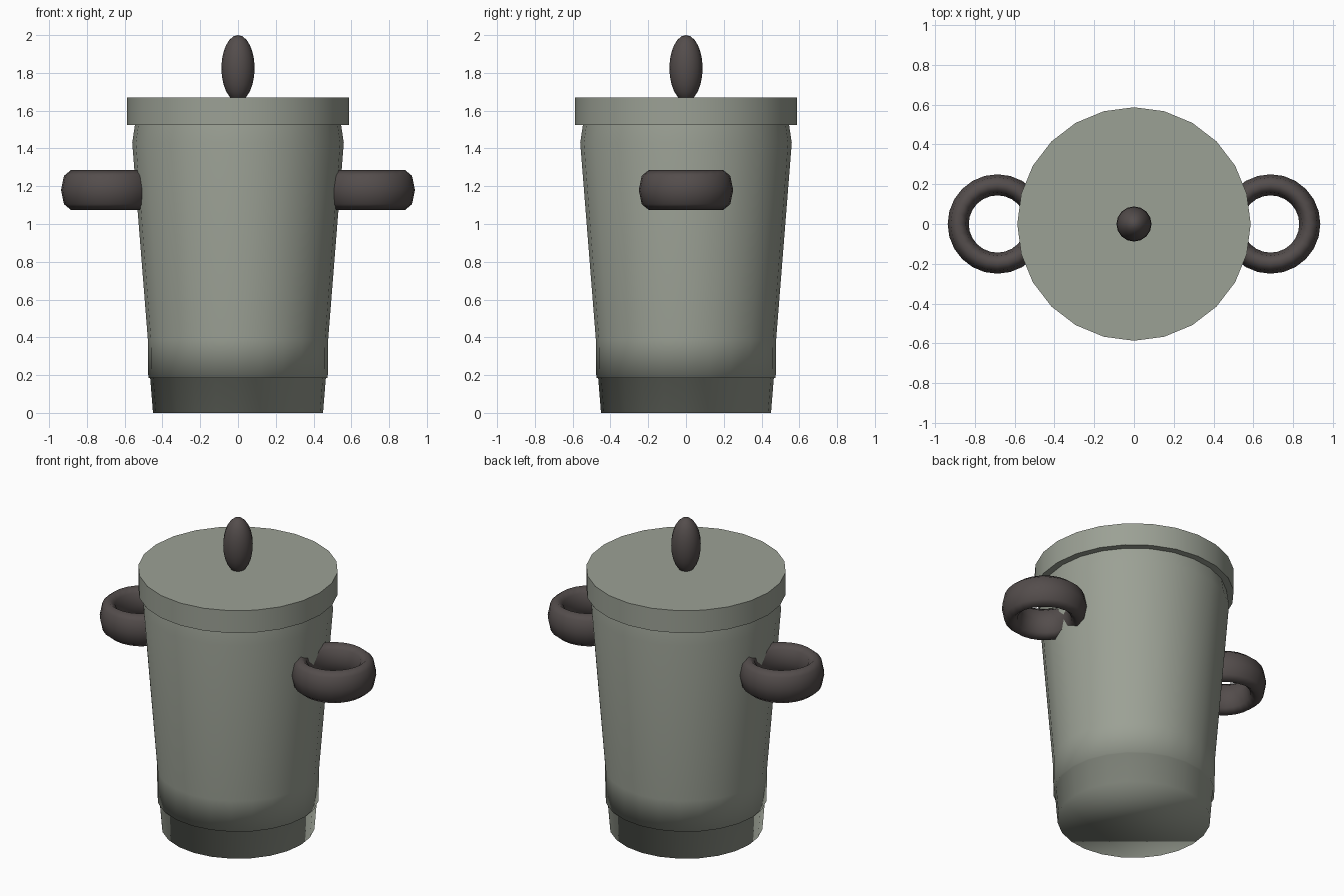
import bpy, bmesh, math
from mathutils import Matrix

if "Cube" in bpy.data.objects:
    bpy.data.objects.remove(bpy.data.objects["Cube"])

SIDES = 24


def material(name, rgb):
    m = bpy.data.materials.new(name)
    m.diffuse_color = (*rgb, 1)
    m.use_nodes = True
    m.node_tree.nodes["Principled BSDF"].inputs["Base Color"].default_value = m.diffuse_color
    return m


grey = material("grey_green_metal", (0.33, 0.355, 0.30))
dark = material("dark_brown_grey", (0.088, 0.074, 0.072))


def finish(name, bm, mat, smooth=True):
    bmesh.ops.recalc_face_normals(bm, faces=bm.faces)
    for f in bm.faces:
        f.smooth = smooth
    me = bpy.data.meshes.new(name)
    bm.to_mesh(me)
    bm.free()
    me.materials.append(mat)
    ob = bpy.data.objects.new(name, me)
    bpy.context.collection.objects.link(ob)
    return ob


def lathe(profile):
    """Closed solid turned from (radius, z) points."""
    bm = bmesh.new()
    rings = []
    for r, z in profile:
        rings.append([bm.verts.new((r * math.cos(2 * math.pi * i / SIDES),
                                    r * math.sin(2 * math.pi * i / SIDES), z))
                      for i in range(SIDES)])
    for a, b in zip(rings, rings[1:]):
        for i in range(SIDES):
            j = (i + 1) % SIDES
            bm.faces.new((a[i], a[j], b[j], b[i]))
    bm.faces.new(rings[0][::-1])
    bm.faces.new(rings[-1])
    return bm


def ring(cx, cz, major, half_w, half_h, steps=24, sect=8):
    """Horizontal ring with a tall oval section."""
    bm = bmesh.new()
    v = []
    for i in range(steps):
        a = 2 * math.pi * i / steps
        row = []
        for k in range(sect):
            t = 2 * math.pi * k / sect
            r = major + half_w * math.cos(t)
            row.append(bm.verts.new((cx + r * math.cos(a), r * math.sin(a),
                                     cz + half_h * math.sin(t))))
        v.append(row)
    for i in range(steps):
        for k in range(sect):
            n, m = (i + 1) % steps, (k + 1) % sect
            bm.faces.new((v[i][k], v[n][k], v[n][m], v[i][m]))
    return bm


# Tapered bin body with a stepped foot, smooth all over
finish("bin_body", lathe([(0.45, 0), (0.465, 0.185), (0.475, 0.186), (0.477, 0.385),
                          (0.56, 1.43), (0.545, 1.53), (0.54, 1.6)]), grey)

# Lid: smooth rim with a crisp flat top and underside
lid = finish("lid", lathe([(0.587, 1.525), (0.587, 1.67)]), grey)
for p in lid.data.polygons:
    p.use_smooth = abs(p.normal.z) < 0.5
for e in lid.data.edges:
    za, zb = (lid.data.vertices[i].co.z for i in e.vertices)
    e.use_edge_sharp = abs(za - zb) < 0.01

# Egg-shaped lid knob
bm = bmesh.new()
bmesh.ops.create_uvsphere(bm, u_segments=16, v_segments=12, radius=1,
                          matrix=Matrix.Translation((0, 0, 1.825)) @ Matrix.Diagonal((0.088, 0.088, 0.175, 1)))
finish("lid_knob", bm, dark)

# Ring handles, one on each side
for side, x in (("left", -0.687), ("right", 0.687)):
    finish(side + "_handle", ring(x, 1.18, 0.197, 0.053, 0.106), dark)
